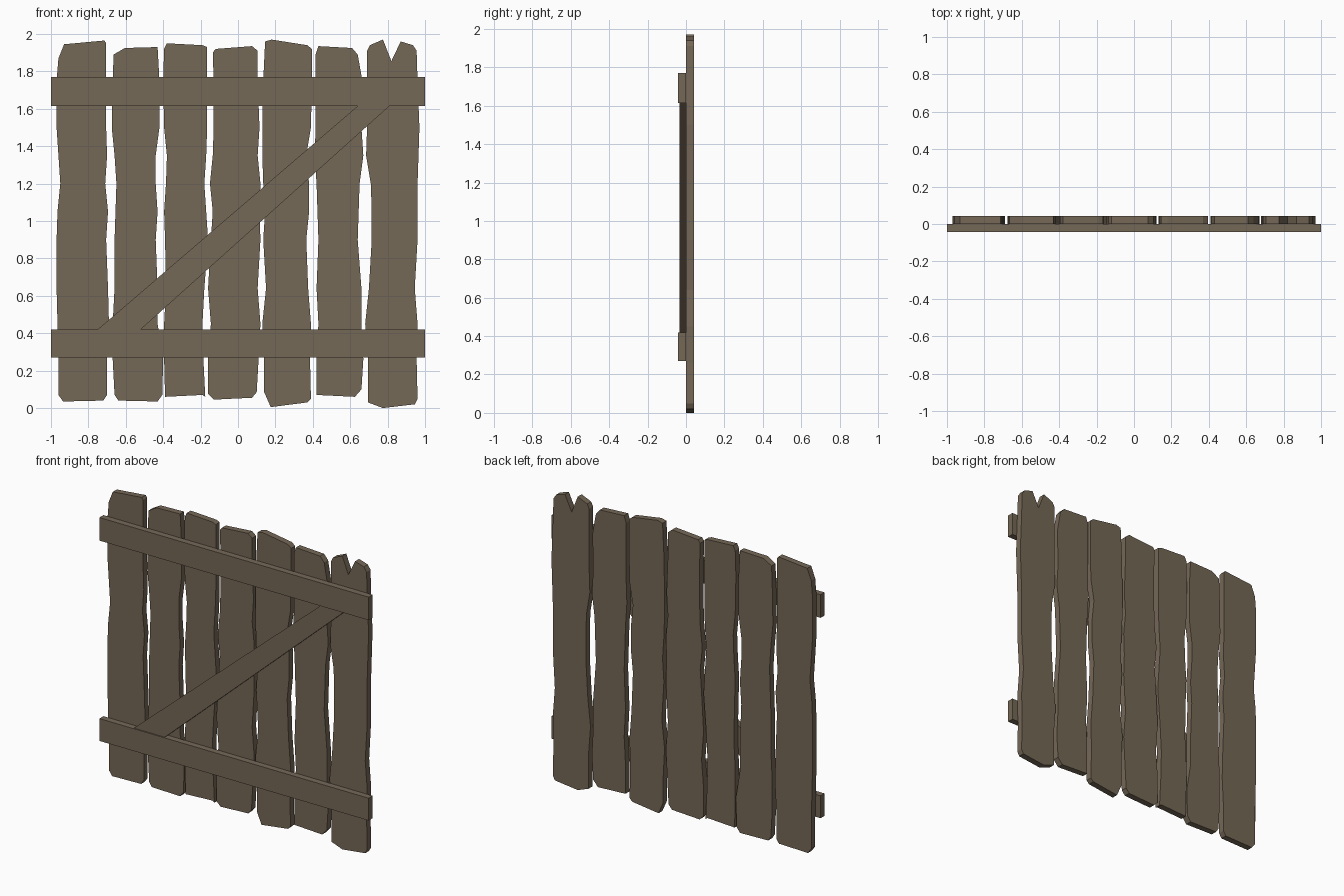
import bpy
import bmesh

default_cube = bpy.data.objects.get("Cube")
if default_cube:
    bpy.data.objects.remove(default_cube, do_unlink=True)

# Weathered wood, shared by every board
wood = bpy.data.materials.new("weathered_wood")
wood.use_nodes = True
colour = (0.178, 0.138, 0.095, 1.0)
wood.diffuse_color = colour
wood.node_tree.nodes["Principled BSDF"].inputs["Base Color"].default_value = colour

THICK = 0.042


def board(name, outline, front, back):
    """Extrude an x-z outline between two depths."""
    bm = bmesh.new()
    face = bm.faces.new([bm.verts.new((x, front, z)) for x, z in outline])
    extruded = bmesh.ops.extrude_face_region(bm, geom=[face])["geom"]
    moved = [item for item in extruded if isinstance(item, bmesh.types.BMVert)]
    bmesh.ops.translate(bm, verts=moved, vec=(0, back - front, 0))
    bmesh.ops.recalc_face_normals(bm, faces=bm.faces)
    mesh = bpy.data.meshes.new(name)
    bm.to_mesh(mesh)
    bm.free()
    mesh.materials.append(wood)
    obj = bpy.data.objects.new(name, mesh)
    bpy.context.collection.objects.link(obj)
    return obj


# Heights at which the long edges of each plank wander
HEIGHTS = (.26, .45, .64, .9, 1.05, 1.2, 1.35, 1.5, 1.75)
WANDER = 0.005


def wavy_edge(x, offsets):
    return [(x + WANDER * step, z) for step, z in zip(offsets, HEIGHTS)]


def plank(name, left, left_wave, right, right_wave, bottom, top):
    """Bottom runs left to right, top runs right to left."""
    outline = bottom + wavy_edge(right, right_wave) + top
    outline += reversed(wavy_edge(left, left_wave))
    board(name, outline, 0, THICK)


# Seven uneven upright planks
plank("plank_far_right",
      -.97, (2, 1, 0, 0, 1, 4, 2, 0, 0),
      -.70, (0, 2, 1, -1, 1, -2, 0, -1, -1),
      [(-.96, .07), (-.935, .035), (-.72, .04), (-.7, .07)],
      [(-.705, 1.95), (-.715, 1.965), (-.93, 1.945), (-.96, 1.87)])
plank("plank_right",
      -.66, (-2, -2, 0, 0, 1, 2, 0, -3, -2),
      -.43, (6, 0, 0, -2, 0, -2, -2, 2, 2),
      [(-.66, .07), (-.64, .04), (-.43, .035), (-.405, .07)],
      [(-.43, 1.93), (-.605, 1.925), (-.665, 1.89)])
plank("plank_inner_right",
      -.39, (-1, -1, 1, 0, -1, 1, 2, -1, -2),
      -.18, (-1, -2, 0, 4, 2, 0, 2, 3, 3),
      [(-.39, .06), (-.19, .07), (-.175, .06)],
      [(-.165, 1.93), (-.19, 1.94), (-.38, 1.95), (-.395, 1.92)])
plank("plank_middle",
      -.14, (-4, -1, -4, -1, 1, -2, 1, 2, 2),
      .11, (0, 2, -1, 2, 1, 2, -1, 1, -1),
      [(-.16, .075), (-.13, .045), (.075, .055), (.1, .085)],
      [(.105, 1.91), (.075, 1.935), (-.12, 1.92), (-.135, 1.9)])
plank("plank_inner_left",
      .14, (0, -2, 2, -1, 1, -1, -2, -2, -1),
      .38, (1, 2, -1, -3, 0, 0, -3, 2, 3),
      [(.14, .085), (.175, .005), (.37, .03), (.39, .05)],
      [(.395, 1.92), (.37, 1.94), (.18, 1.97), (.145, 1.96)])
plank("plank_left",
      .42, (0, 2, 0, 2, 1, 0, -2, -1, -1),
      .65, (4, 2, 2, -2, -1, 0, 4, 2, 3),
      [(.42, .07), (.625, .06), (.66, .1)],
      [(.64, 1.89), (.61, 1.925), (.43, 1.935), (.415, 1.89)])
# The last plank has a split in its top end
plank("plank_far_left",
      .69, (1, -2, 2, 5, 5, 4, -1, 0, 0),
      .96, (-1, 0, -3, 0, 0, 0, 1, 2, 0),
      [(.695, .03), (.775, 0), (.945, .02), (.96, .05)],
      [(.955, 1.91), (.935, 1.94), (.87, 1.96), (.82, 1.855),
       (.775, 1.97), (.705, 1.94), (.69, 1.91)])

# Two cross rails on the front
LOWER_TOP, UPPER_BOTTOM = .42, 1.615
for name, low, high in (("lower_rail", .27, LOWER_TOP),
                        ("upper_rail", UPPER_BOTTOM, 1.77)):
    board(name, [(-1, low), (1, low), (1, high), (-1, high)], -THICK, 0)

# Diagonal brace, slightly thinner than the rails
board("diagonal_brace",
      [(-.75, LOWER_TOP), (-.52, LOWER_TOP),
       (.81, UPPER_BOTTOM), (.64, UPPER_BOTTOM)], -.034, 0)
